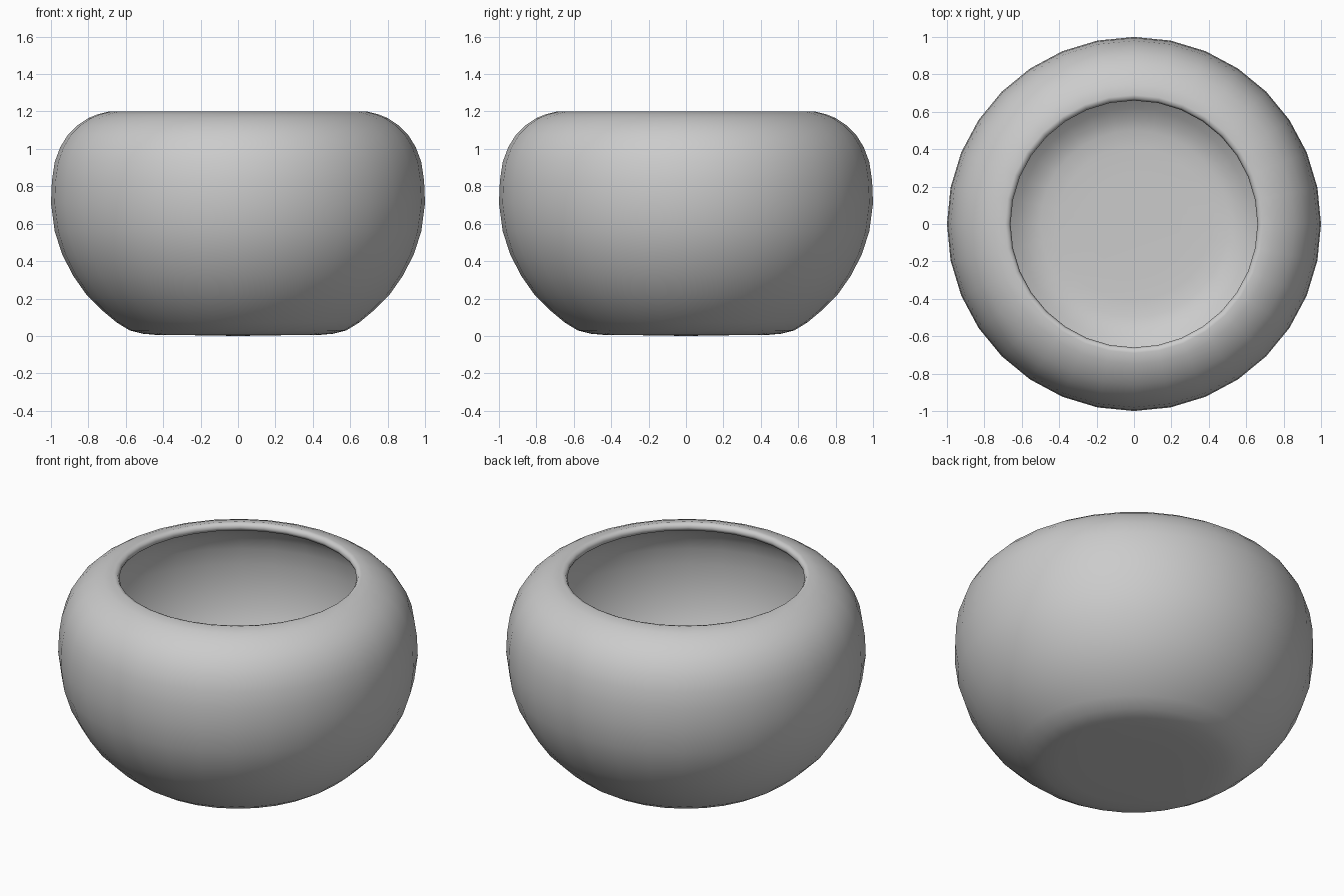
import bpy, bmesh, math

SIDES = 32

# Outer wall (radius, height) from base centre up to the rim
outer = [(0.25, 0.004), (0.42, 0.004), (0.51, 0.012), (0.58, 0.03), (0.65, 0.073),
         (0.73, 0.14), (0.81, 0.22), (0.88, 0.32), (0.94, 0.435), (0.98, 0.56),
         (1.0, 0.71), (0.995, 0.83), (0.98, 0.93), (0.95, 1.01), (0.91, 1.075),
         (0.86, 1.125), (0.80, 1.165), (0.75, 1.185), (0.69, 1.2)]
# Rounded lip, then inner wall back down to the inside floor
inner = [(0.67, 1.195), (0.66, 1.175), (0.67, 1.155), (0.74, 1.14), (0.79, 1.115), (0.84, 1.08),
         (0.88, 1.04), (0.91, 0.99), (0.935, 0.92), (0.947, 0.82), (0.95, 0.71),
         (0.932, 0.57), (0.894, 0.455), (0.838, 0.35), (0.772, 0.257),
         (0.696, 0.18), (0.62, 0.115), (0.56, 0.078), (0.50, 0.06), (0.41, 0.052),
         (0.25, 0.052)]

bm = bmesh.new()
rings = []
for r, z in outer + inner:
    rings.append([bm.verts.new((r * math.cos(2 * math.pi * i / SIDES),
                                r * math.sin(2 * math.pi * i / SIDES), z))
                  for i in range(SIDES)])
for a, b in zip(rings, rings[1:]):
    for i in range(SIDES):
        j = (i + 1) % SIDES
        bm.faces.new((a[i], a[j], b[j], b[i]))

# Underside and inside floor discs
for ring, z in ((rings[0], 0.0), (rings[-1], 0.05)):
    c = bm.verts.new((0, 0, z))
    for i in range(SIDES):
        bm.faces.new((ring[i], ring[(i + 1) % SIDES], c))

bmesh.ops.recalc_face_normals(bm, faces=bm.faces)
for f in bm.faces:
    f.smooth = True
mesh = bpy.data.meshes.new("round_bowl")
bm.to_mesh(mesh)
bm.free()
bpy.context.collection.objects.link(bpy.data.objects.new("round_bowl", mesh))
